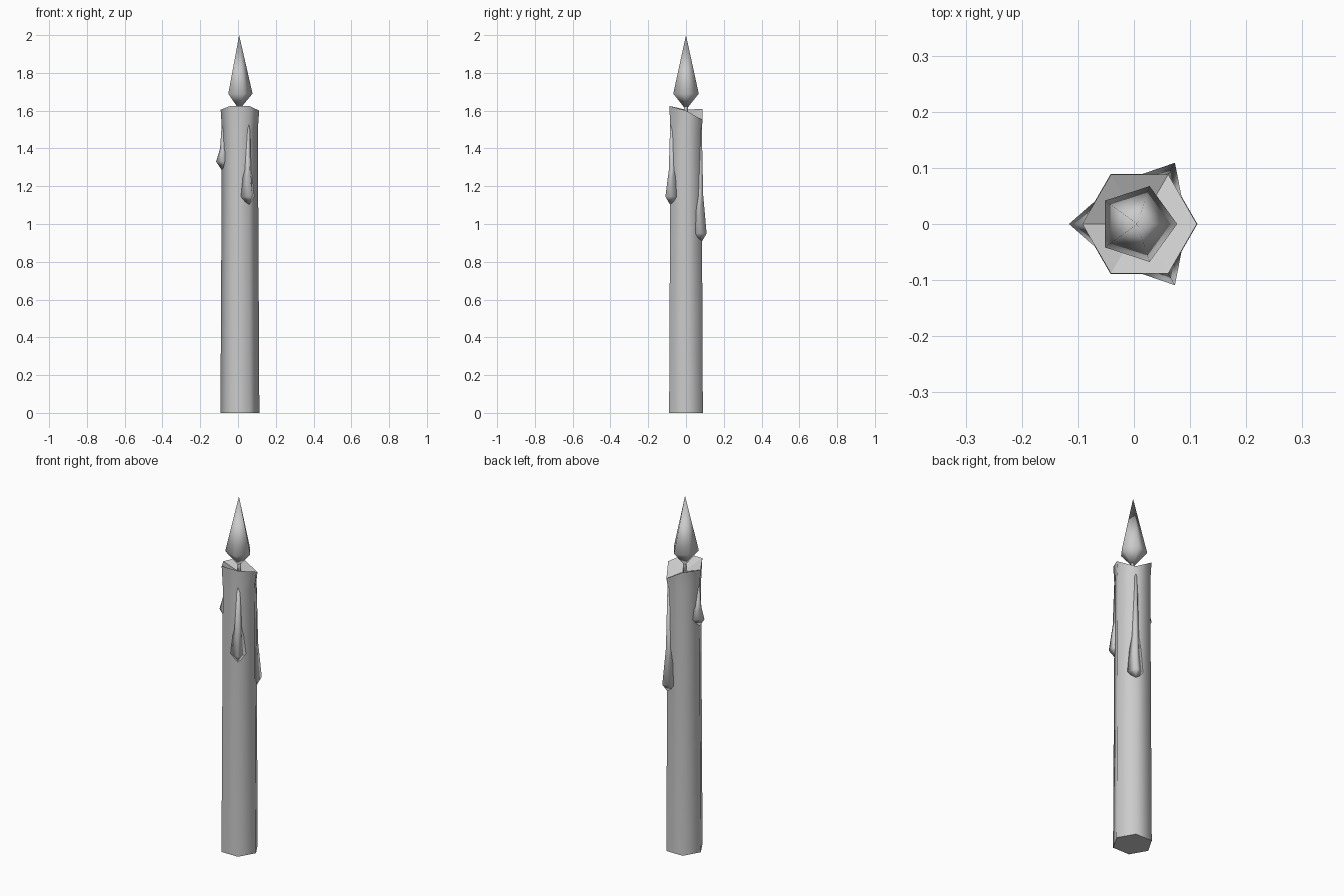
import bpy
from math import sin, cos, radians, pi

if "Cube" in bpy.data.objects:
    bpy.data.objects.remove(bpy.data.objects["Cube"])

CX = 0.01  # candle axis offset


def make(name, verts, faces, flat=()):
    me = bpy.data.meshes.new(name)
    me.from_pydata(verts, [], faces)
    for p in me.polygons:
        p.use_smooth = p.index not in flat
    ob = bpy.data.objects.new(name, me)
    bpy.context.collection.objects.link(ob)
    return ob


def ring(n, r, z, cx=CX):
    zs = z if isinstance(z, (list, tuple)) else [z] * n
    return [(cx + r * cos(2 * pi * i / n), r * sin(2 * pi * i / n), zs[i]) for i in range(n)]


def bridge(n, a, b):
    return [(a + i, a + (i + 1) % n, b + (i + 1) % n, b + i) for i in range(n)]


def fan(n, a, tip, up=True):
    tris = [(a + i, a + (i + 1) % n, tip) for i in range(n)]
    return tris if up else [t[::-1] for t in tris]


# candle body: hexagonal, slightly flared uneven rim, dished top
rim = [1.60, 1.55, 1.61, 1.605, 1.625, 1.625]
v = ring(6, 0.103, 0) + ring(6, 0.095, 1.5) + ring(6, 0.102, rim) + [(CX, 0, 1.57)]
f = bridge(6, 0, 6) + bridge(6, 6, 12) + fan(6, 12, 18) + [(5, 4, 3, 2, 1, 0)]
make("candle_body", v, f, flat=range(12, 19))

# wick
make("wick", ring(5, 0.01, 1.55) + ring(5, 0.01, 1.66),
     bridge(5, 0, 5) + [(4, 3, 2, 1, 0), (5, 6, 7, 8, 9)])

# flame: five-sided teardrop
make("flame", ring(5, 0.071, 1.69, 0.006) + [(0.006, 0, 2.0), (0.006, 0, 1.605)],
     fan(5, 0, 5) + fan(5, 0, 6, False))


# wax drips running down alternate corners
def drip(name, angle, top, bulb):
    a = radians(angle)
    mid = bulb + (top - bulb) * 0.35
    # (outer radius, half width, side radius, height)
    rows = [(0.096, 0.018, 0.080, top), (0.105, 0.024, 0.080, mid),
            (0.126, 0.040, 0.080, bulb)]
    verts = []
    for ro, w, rs, z in rows:
        for r, t in ((rs, -w), (ro, 0), (rs, w)):
            verts.append((CX + r * cos(a) - t * sin(a), r * sin(a) + t * cos(a), z))
    verts.append((CX + 0.092 * cos(a), 0.092 * sin(a), bulb - 0.05))
    faces = bridge(3, 3, 0) + bridge(3, 6, 3) + fan(3, 6, 9, False) + [(0, 1, 2)]
    make(name, verts, faces)


drip("drip_back", 60, 1.53, 0.95)
drip("drip_left", 180, 1.53, 1.33)
drip("drip_front", 300, 1.55, 1.145)
